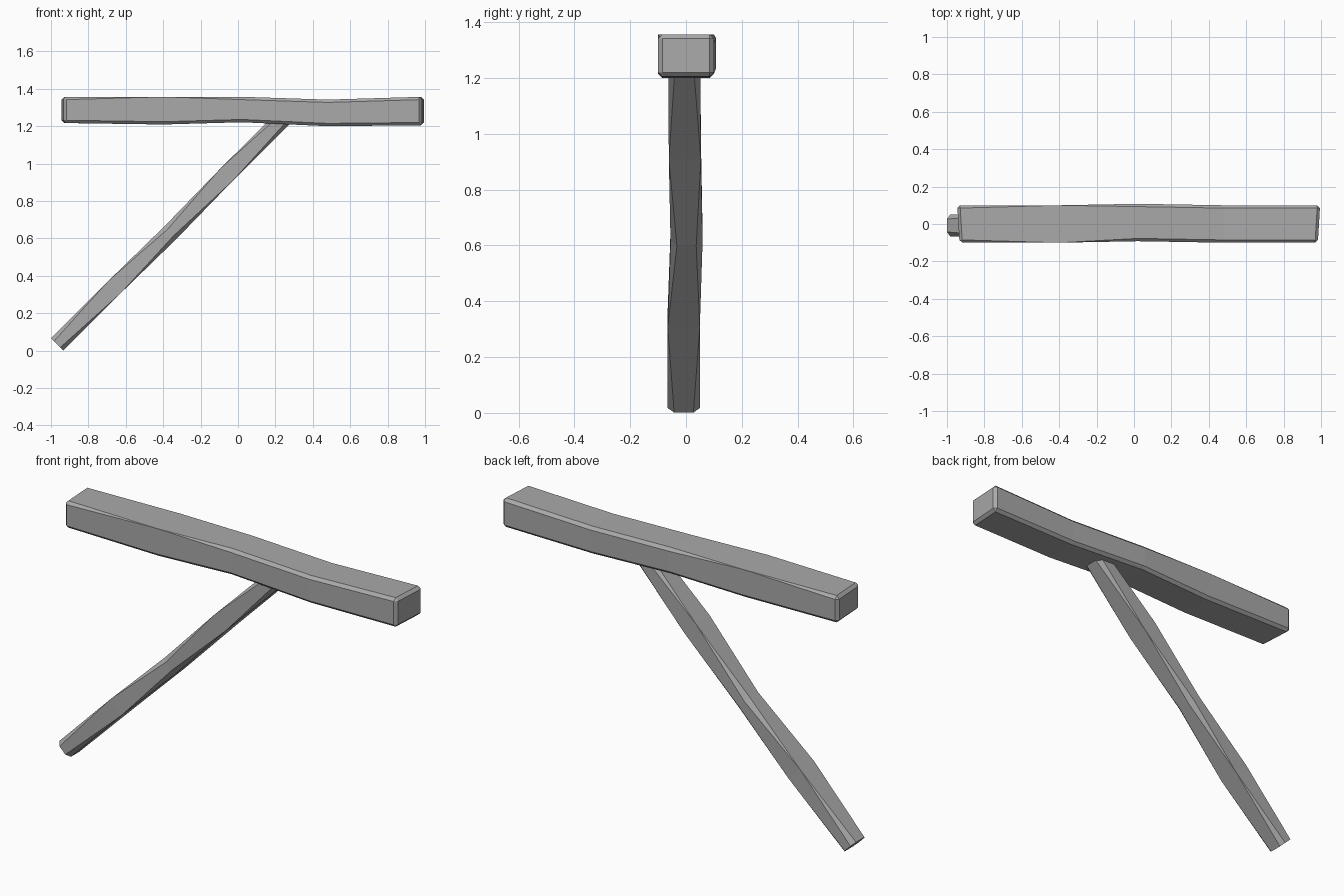
import bpy, bmesh
from mathutils import Vector

cube = bpy.data.objects.get("Cube")
if cube:
    bpy.data.objects.remove(cube, do_unlink=True)

# Single weathered grey colour
grey = bpy.data.materials.new("weathered_grey")
grey.use_nodes = True
colour = (0.4, 0.4, 0.4, 1)
grey.diffuse_color = colour
grey.node_tree.nodes["Principled BSDF"].inputs["Base Color"].default_value = colour


def timber(name, stations, half_width, axis, chamfer, chamfer_ends):
    """Loft a rectangular post through (x, y, z, half_depth) and chamfer it."""
    side = Vector((0, 1, 0))
    up = Vector(axis).normalized().cross(side)
    bm = bmesh.new()
    rings = []
    for x, y, z, depth in stations:
        centre = Vector((x, y, z))
        rings.append([bm.verts.new(centre + side * half_width * a + up * depth * b)
                      for a, b in ((-1, -1), (1, -1), (1, 1), (-1, 1))])
    sharp = []
    for low, high in zip(rings, rings[1:]):
        for i in range(4):
            j = (i + 1) % 4
            bm.faces.new((low[i], low[j], high[j], high[i]))
        sharp += [bm.edges.get((low[i], high[i])) for i in range(4)]
    for ring in (rings[0], rings[-1]):
        cap = bm.faces.new(ring)
        if chamfer_ends:
            sharp += list(cap.edges)
    bmesh.ops.bevel(bm, geom=sharp, offset=chamfer, segments=1,
                    profile=0.5, affect='EDGES', clamp_overlap=True)
    bmesh.ops.recalc_face_normals(bm, faces=bm.faces)
    mesh = bpy.data.meshes.new(name)
    bm.to_mesh(mesh)
    bm.free()
    mesh.materials.append(grey)
    obj = bpy.data.objects.new(name, mesh)
    bpy.context.collection.objects.link(obj)
    return obj


# Horizontal beam, slightly warped along its length
beam = timber("beam", [
    (-0.945, 0.0, 1.287, 0.07),
    (-0.40, 0.0, 1.283, 0.074),
    (0.02, 0.008, 1.289, 0.068),
    (0.48, 0.0, 1.271, 0.071),
    (0.995, 0.0, 1.281, 0.076),
], 0.1, (1, 0, 0), 0.015, True)

# Square the ends off at a slight angle
for v in beam.data.vertices:
    if abs(v.co.x) > 0.9:
        inward = 0.006 - 0.06 * v.co.y
        v.co.x -= inward * (1 if v.co.x > 0 else -1)

# Diagonal brace, bowed in the middle and let into the beam
timber("diagonal_brace", [
    (-0.967, -0.008, 0.034, 0.0465),
    (-0.66, -0.008, 0.34, 0.0465),
    (-0.36, 0.002, 0.632, 0.0465),
    (-0.06, -0.004, 0.942, 0.0465),
    (0.255, -0.006, 1.255, 0.0465),
], 0.0575, (1, 0, 1), 0.023, False)
